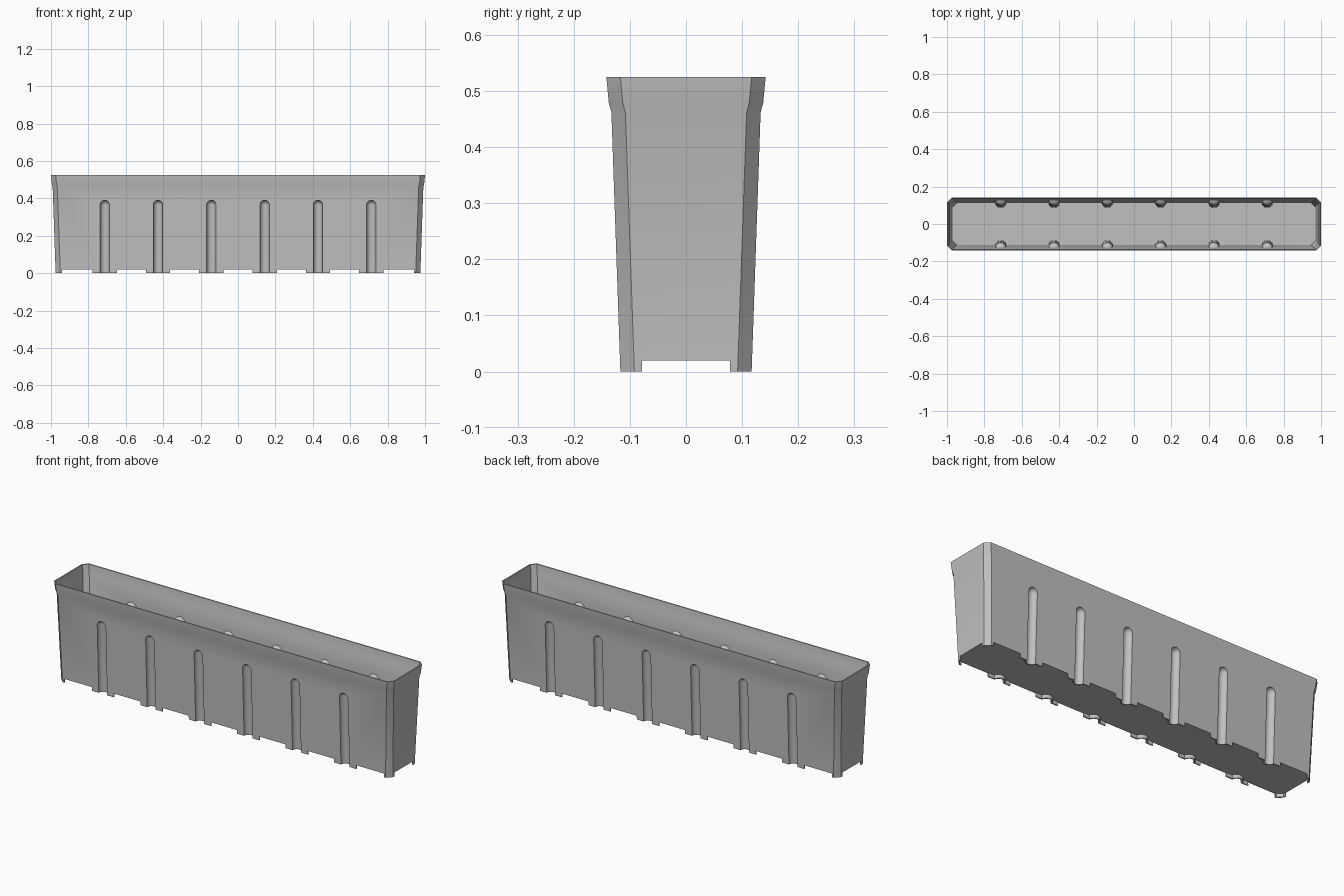
import bpy
import bmesh
from math import cos, sin, pi, radians

cube = bpy.data.objects.get("Cube")
if cube:
    bpy.data.objects.remove(cube, do_unlink=True)

WALL = 0.006           # shell thickness
LENGTH_EXTRA = 0.858   # half length minus half depth
CHAMFER = 0.025
BASE_Y, SLOPE = 0.117, 0.0346
FLOOR_LOW, FLOOR_TOP = 0.02, 0.026
GROOVE_R, GROOVE_Z = 0.025, 0.365
GROOVE_X = [(i - 2.5) * 0.285 for i in range(6)]
RIM = [(0.462, 0.133), (0.478, 0.1375), (0.525, 0.142)]


def wall_y(z):
    return BASE_Y + SLOPE * z


def loft(bm, rings):
    """Skin a stack of closed rings and cap both ends."""
    rows = [[bm.verts.new(p) for p in ring] for ring in rings]
    n = len(rows[0])
    for a, b in zip(rows, rows[1:]):
        for i in range(n):
            j = (i + 1) % n
            bm.faces.new((a[i], a[j], b[j], b[i]))
    bm.faces.new(rows[0])
    bm.faces.new(rows[-1])


def make_object(name, bm):
    bmesh.ops.recalc_face_normals(bm, faces=bm.faces)
    mesh = bpy.data.meshes.new(name)
    bm.to_mesh(mesh)
    bm.free()
    obj = bpy.data.objects.new(name, mesh)
    bpy.context.collection.objects.link(obj)
    return obj


def octagon(z, half_depth, inset):
    y = half_depth - inset
    x = y + LENGTH_EXTRA
    c = CHAMFER - 0.586 * inset
    return [(x, y - c, z), (x - c, y, z), (c - x, y, z), (-x, y - c, z),
            (-x, c - y, z), (c - x, -y, z), (x - c, -y, z), (x, c - y, z)]


def tapered_box(name, profile, inset=0.0):
    bm = bmesh.new()
    loft(bm, [octagon(z, y, inset) for z, y in profile])
    return make_object(name, bm)


def groove_rods(name, radius):
    """Round-topped rods leaning with the long walls."""
    bm = bmesh.new()
    levels = [(-0.1, radius)]
    for k in range(9):
        a = radians(k * 10.5)
        levels.append((GROOVE_Z + radius * sin(a), radius * cos(a)))
    for side in (-1, 1):
        for gx in GROOVE_X:
            loft(bm, [[(gx + r * cos(2 * pi * i / 28),
                        side * wall_y(z) + r * sin(2 * pi * i / 28), z)
                       for i in range(28)] for z, r in levels])
    return make_object(name, bm)


def subtract(target, cutter):
    mod = target.modifiers.new("cut", 'BOOLEAN')
    mod.operation = 'DIFFERENCE'
    mod.solver = 'EXACT'
    mod.object = cutter
    bpy.context.view_layer.update()
    graph = bpy.context.evaluated_depsgraph_get()
    mesh = bpy.data.meshes.new_from_object(target.evaluated_get(graph))
    target.modifiers.clear()
    target.data = mesh


def add_block(bm, x0, x1, half_y):
    loft(bm, [[(x0, -half_y, z), (x1, -half_y, z), (x1, half_y, z), (x0, half_y, z)]
              for z in (-0.1, FLOOR_LOW)])


# Outer body with a flared rim
box = tapered_box("planter_box", [(0.0, BASE_Y)] + RIM)

# Inside cavity and shallow underside recess, both following the grooves
cavity = tapered_box("cavity_cutter",
                     [(FLOOR_TOP, wall_y(FLOOR_TOP))] + RIM + [(0.6, 0.15)], WALL)
recess = tapered_box("recess_cutter",
                     [(-0.1, wall_y(-0.1)), (FLOOR_LOW, wall_y(FLOOR_LOW))], WALL)
bumps = groove_rods("bump_cutter", GROOVE_R + WALL)
grooves = groove_rods("groove_cutter", GROOVE_R)
subtract(cavity, bumps)
subtract(recess, bumps)

# Gaps between the feet along the long walls, then across the ends
bm = bmesh.new()
edges = [-0.94] + [gx + s * 0.065 for gx in GROOVE_X for s in (-1, 1)] + [0.94]
for x0, x1 in zip(edges[::2], edges[1::2]):
    add_block(bm, x0, x1, 0.3)
long_gaps = make_object("long_gap_cutter", bm)
bm = bmesh.new()
add_block(bm, -1.2, 1.2, 0.078)
end_gaps = make_object("end_gap_cutter", bm)

cutters = (grooves, cavity, recess, long_gaps, end_gaps)
for cutter in cutters:
    subtract(box, cutter)
for cutter in cutters + (bumps,):
    bpy.data.objects.remove(cutter, do_unlink=True)

# Grey plastic
grey = bpy.data.materials.new("grey_plastic")
grey.use_nodes = True
colour = (0.53, 0.53, 0.53, 1.0)
grey.diffuse_color = colour
for node in grey.node_tree.nodes:
    if node.type == 'BSDF_PRINCIPLED':
        node.inputs["Base Color"].default_value = colour
box.data.materials.clear()
box.data.materials.append(grey)

# Smooth grooves and rim, crisp corners
for other in bpy.context.selected_objects:
    other.select_set(False)
box.select_set(True)
bpy.context.view_layer.objects.active = box
bpy.ops.object.shade_smooth_by_angle(angle=radians(30))
